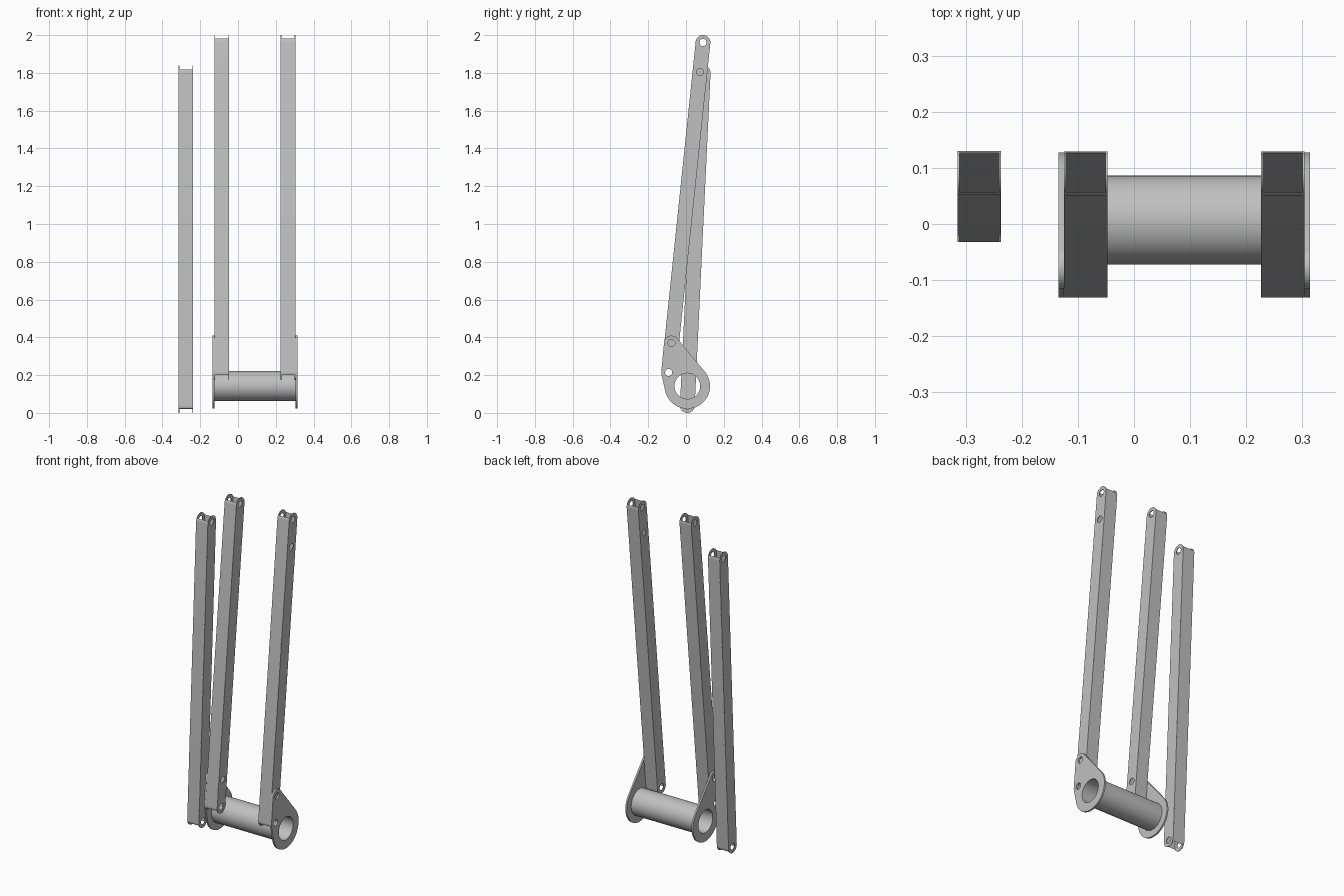
import bpy, bmesh, math
from mathutils import Matrix, Vector
from mathutils.geometry import convex_hull_2d

cube = bpy.data.objects.get("Cube")
if cube:
    bpy.data.objects.remove(cube, do_unlink=True)

GREY = (0.53, 0.53, 0.53, 1)
steel = bpy.data.materials.new("light_grey_steel")
steel.use_nodes = True
steel.diffuse_color = GREY
steel.node_tree.nodes["Principled BSDF"].inputs["Base Color"].default_value = GREY

# Outlines lie in the YZ plane and are extruded along X
TO_YZ = Matrix(((0, 0, 1, 0), (1, 0, 0, 0), (0, 1, 0, 0), (0, 0, 0, 1)))


def circle(centre, radius, n=48):
    return [Vector(centre) + radius * Vector((math.cos(a), math.sin(a)))
            for a in (2 * math.pi * i / n for i in range(n))]


def hull(*circles):
    pts = [p for c, r in circles for p in circle(c, r)]
    return [pts[i] for i in convex_hull_2d(pts)]


def plate(name, x0, x1, *loops):
    """Extrude an outline (first loop) with holes (other loops) from x0 to x1."""
    curve = bpy.data.curves.new(name, "CURVE")
    curve.dimensions = "2D"
    curve.fill_mode = "BOTH"
    curve.extrude = (x1 - x0) / 2
    for loop in loops:
        spline = curve.splines.new("POLY")
        spline.points.add(len(loop) - 1)
        for point, p in zip(spline.points, loop):
            point.co = (p[0], p[1], 0, 1)
        spline.use_cyclic_u = True
    helper = bpy.data.objects.new(name + "_outline", curve)
    bpy.context.collection.objects.link(helper)
    bpy.context.view_layer.update()
    graph = bpy.context.evaluated_depsgraph_get()
    mesh = bpy.data.meshes.new_from_object(helper.evaluated_get(graph))
    bpy.data.objects.remove(helper, do_unlink=True)

    bm = bmesh.new()
    bm.from_mesh(mesh)
    bmesh.ops.remove_doubles(bm, verts=bm.verts, dist=1e-5)
    bmesh.ops.transform(bm, matrix=Matrix.Translation(((x0 + x1) / 2, 0, 0)) @ TO_YZ,
                        verts=bm.verts)
    bmesh.ops.recalc_face_normals(bm, faces=bm.faces)
    bm.to_mesh(mesh)
    bm.free()
    mesh.materials.clear()
    mesh.materials.append(steel)
    obj = bpy.data.objects.new(name, mesh)
    bpy.context.collection.objects.link(obj)
    bpy.ops.object.select_all(action="DESELECT")
    obj.select_set(True)
    bpy.context.view_layer.objects.active = obj
    bpy.ops.object.shade_smooth_by_angle(angle=math.radians(30))
    return obj


HALF, WALL, HOLE = 0.039, 0.004, 0.019


def arm(name, x, bottom, top, extra=()):
    """Hollow square bar with rounded, drilled ends."""
    a, b = Vector(bottom), Vector(top)
    d = (b - a).normalized()
    n = Vector((d.y, -d.x))
    outline = hull((a, HALF), (b, HALF))
    holes = [circle(c, HOLE, 32) for c in (a, b, *(a + d * s for s in extra))]
    # drilled side walls
    plate(name + "_right_wall", x - HALF, x - HALF + WALL, outline, *holes)
    plate(name + "_left_wall", x + HALF - WALL, x + HALF, outline, *holes)
    # front and back walls, whose ends follow the rounding
    sweep = math.acos((HALF - WALL) / HALF)
    angles = [sweep * i / 4 for i in range(5)]
    for side, m in (("back", n), ("front", -n)):
        upper = [b + HALF * (m * math.cos(t) + d * math.sin(t)) for t in angles]
        lower = [a + HALF * (m * math.cos(t) - d * math.sin(t)) for t in angles]
        plate(f"{name}_{side}_wall", x - HALF + WALL, x + HALF - WALL,
              upper + lower[::-1])


# Bars
FOOT, TIP = (-0.092, 0.214), (0.09, 1.961)
length = (Vector(TIP) - Vector(FOOT)).length
OFFSET = 0.157
arm("left_arm", 0.265, FOOT, TIP, [length - OFFSET])
arm("middle_arm", -0.086, FOOT, TIP, [OFFSET])
arm("loose_right_arm", -0.276, (0.007, 0.039), (0.091, 1.8))

# Cross tube
AXIS, BORE = (0.007, 0.142), 0.068
plate("cross_tube", -0.125, 0.304, circle(AXIS, 0.079, 64), circle(AXIS, BORE, 64))

# End plates
LUG = (-0.077, 0.37)
shape = hull((AXIS, 0.12), (LUG, 0.039), (FOOT, 0.039))
for name, x in (("right_end_plate", -0.135), ("left_end_plate", 0.304)):
    plate(name, x, x + 0.01, shape, circle(AXIS, BORE, 64),
          circle(LUG, HOLE, 32), circle(FOOT, HOLE, 32))
